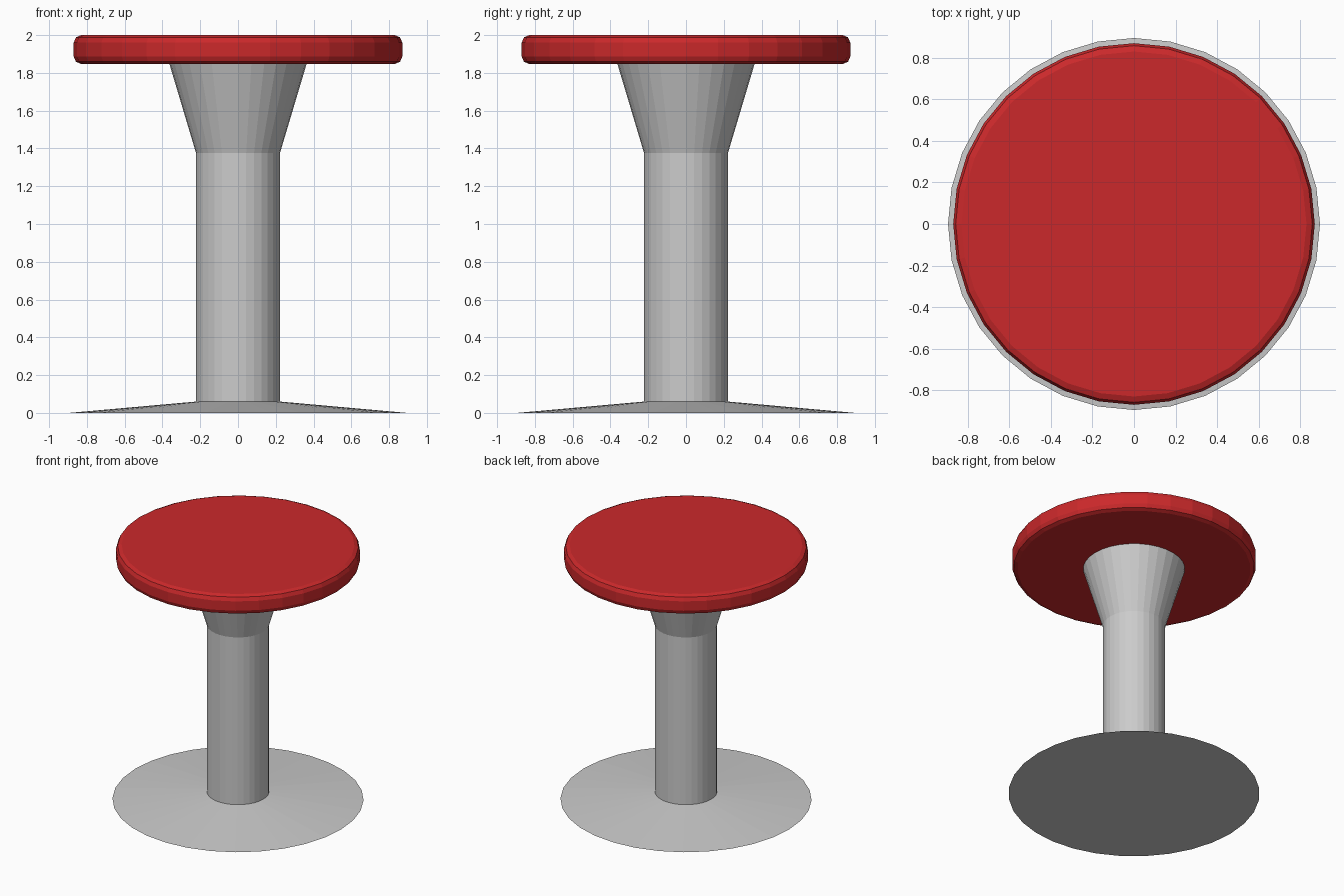
import bpy, bmesh
from math import cos, sin, tau

if "Cube" in bpy.data.objects:
    bpy.data.objects.remove(bpy.data.objects["Cube"])

SIDES = 32


def lathe(name, profile, material=None):
    """Revolve (radius, z) points, listed bottom to top, and cap both ends."""
    bm = bmesh.new()
    rings = [[bm.verts.new((r * cos(tau * i / SIDES), r * sin(tau * i / SIDES), z))
              for i in range(SIDES)] for r, z in profile]
    for low, high in zip(rings, rings[1:]):
        for i in range(SIDES):
            j = (i + 1) % SIDES
            bm.faces.new((low[i], low[j], high[j], high[i]))
    bm.faces.new(rings[0][::-1])
    bm.faces.new(rings[-1])
    mesh = bpy.data.meshes.new(name)
    bm.to_mesh(mesh)
    bm.free()
    obj = bpy.data.objects.new(name, mesh)
    bpy.context.collection.objects.link(obj)
    if material:
        mesh.materials.append(material)
    return obj


red = bpy.data.materials.new("red_seat")
red.diffuse_color = (0.6, 0.022, 0.024, 1)
red.use_nodes = True
red.node_tree.nodes["Principled BSDF"].inputs["Base Color"].default_value = red.diffuse_color

# Pedestal: shallow cone foot, straight column and flared neck
lathe("pedestal", [(0.895, 0), (0.222, 0.06), (0.222, 1.375), (0.363, 1.847)])

# Round cushion with rounded rims
lathe("seat", [(0.83, 1.847), (0.858, 1.859), (0.87, 1.887),
               (0.87, 1.96), (0.858, 1.988), (0.83, 2.0)], red)
